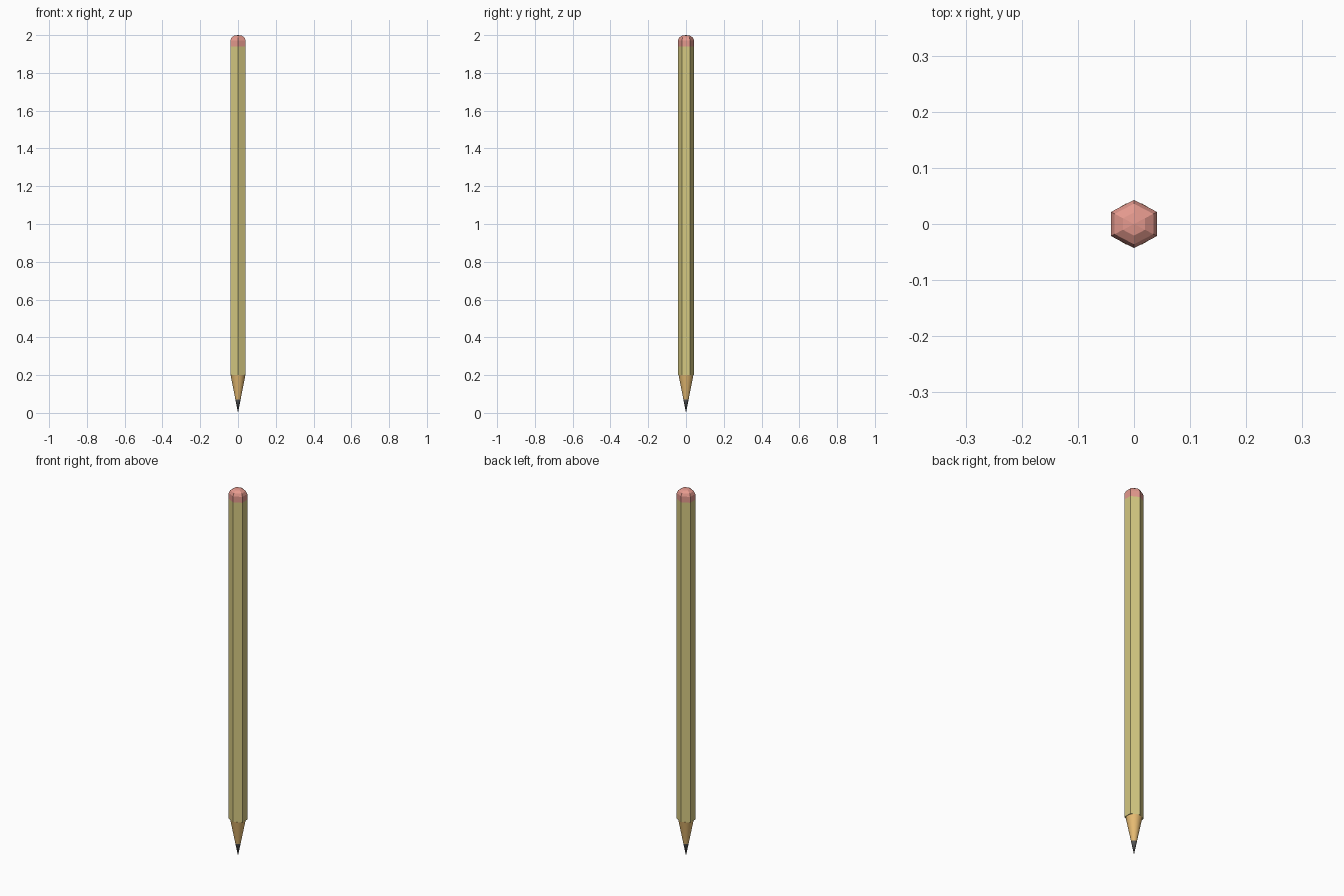
import bpy, bmesh, math

if "Cube" in bpy.data.objects:
    bpy.data.objects.remove(bpy.data.objects["Cube"])


def material(name, rgb):
    m = bpy.data.materials.new(name)
    m.diffuse_color = (*rgb, 1)
    m.use_nodes = True
    m.node_tree.nodes["Principled BSDF"].inputs["Base Color"].default_value = m.diffuse_color
    return m


def loft(name, profile, sides, rx, ry, mat, smooth=False):
    """Stack rings of (scale, z); the first vertex points to +y. Scale 0 closes to a point."""
    bm = bmesh.new()
    rings = []
    for s, z in profile:
        if s == 0:
            rings.append([bm.verts.new((0, 0, z))])
            continue
        ring = []
        for i in range(sides):
            a = math.pi / 2 + 2 * math.pi * i / sides
            ring.append(bm.verts.new((rx * s * math.cos(a), ry * s * math.sin(a), z)))
        rings.append(ring)
    for lo, hi in zip(rings, rings[1:]):
        for i in range(sides):
            j = (i + 1) % sides
            if len(lo) == 1:
                bm.faces.new((lo[0], hi[j], hi[i]))
            elif len(hi) == 1:
                bm.faces.new((lo[i], lo[j], hi[0]))
            else:
                bm.faces.new((lo[i], lo[j], hi[j], hi[i]))
    for ring in (rings[0], rings[-1]):
        if len(ring) > 1:
            bm.faces.new(ring)
    bmesh.ops.recalc_face_normals(bm, faces=bm.faces)
    for f in bm.faces:
        f.smooth = smooth and len(f.verts) < 5
    me = bpy.data.meshes.new(name)
    bm.to_mesh(me)
    bm.free()
    me.materials.append(mat)
    ob = bpy.data.objects.new(name, me)
    bpy.context.collection.objects.link(ob)
    return ob


# Six-sided cross-section, slightly stretched sideways
HX, HY = 0.041 / math.cos(math.pi / 6), 0.043

# Painted hexagonal shaft
loft("shaft", [(1, 0.2), (1, 1.94)], 6, HX, HY, material("paint", (0.66, 0.58, 0.22)))

# Faceted eraser with a domed top
loft("eraser", [(1, 1.94), (1, 1.972), (0.84, 1.987), (0.48, 1.997), (0, 2.0)],
     6, HX, HY, material("rubber", (0.78, 0.32, 0.27)))

# Round sharpened wood and graphite point
loft("sharpened_wood", [(0.35, 0.07), (1, 0.2)], 32, 0.039, 0.039,
     material("wood", (0.8, 0.5, 0.17)), True)
loft("graphite_point", [(0, 0), (0.35, 0.07)], 32, 0.039, 0.039,
     material("graphite", (0.1, 0.1, 0.1)), True)
